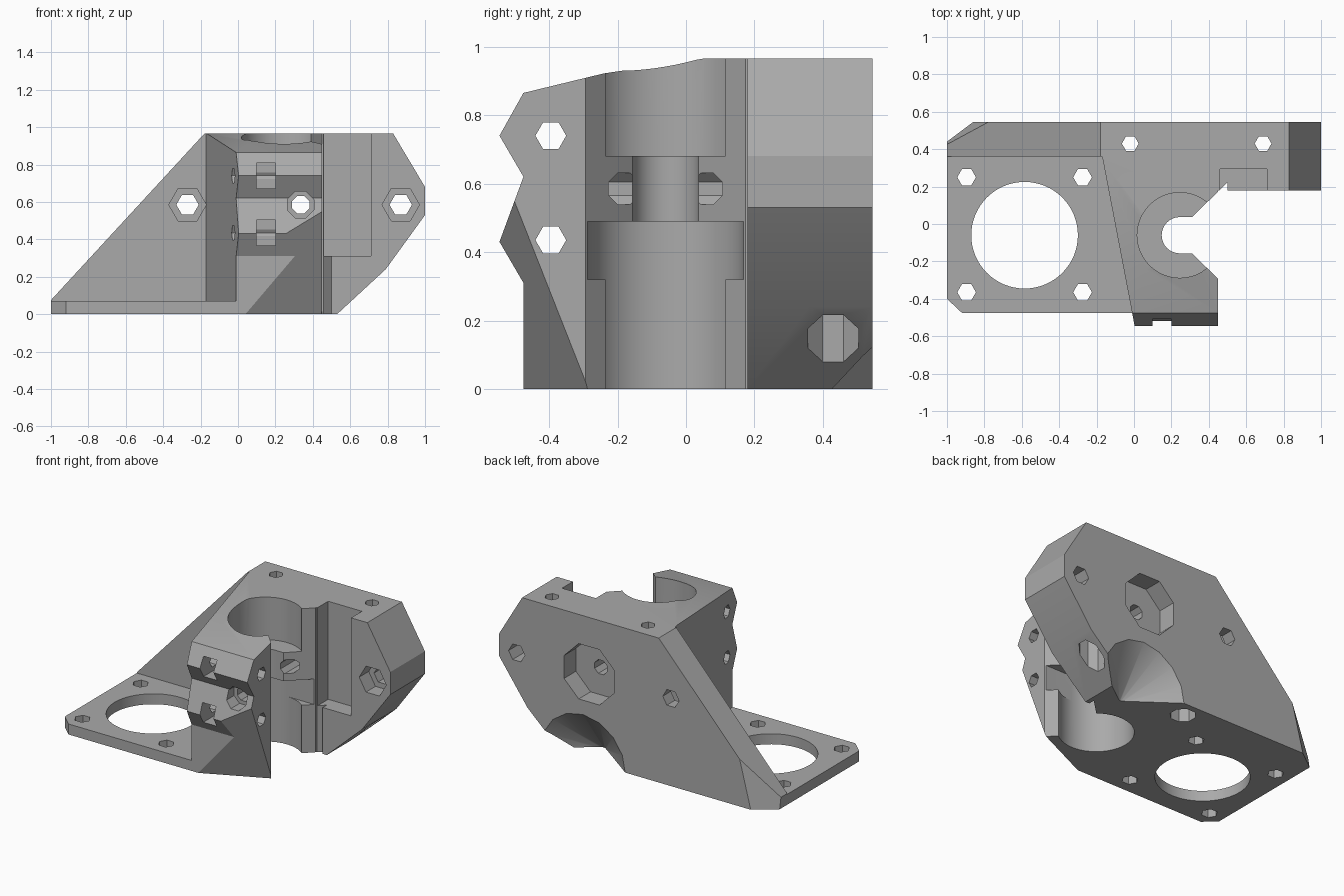
import bpy, bmesh
from math import cos, sin, pi
from mathutils import Vector

old = bpy.data.objects.get("Cube")
if old:
    bpy.data.objects.remove(old)

grey = bpy.data.materials.new("plain grey")
grey.use_nodes = True
colour = (0.4, 0.4, 0.4, 1)
grey.diffuse_color = colour
grey.node_tree.nodes["Principled BSDF"].inputs["Base Color"].default_value = colour


def make_object(bm, name):
    bmesh.ops.recalc_face_normals(bm, faces=bm.faces)
    mesh = bpy.data.meshes.new(name)
    bm.to_mesh(mesh)
    bm.free()
    mesh.materials.append(grey)
    ob = bpy.data.objects.new(name, mesh)
    bpy.context.collection.objects.link(ob)
    return ob


def loft(name, axis, lo, pts_lo, hi, pts_hi):
    """Solid between two outlines lying across the given axis."""
    def place(p, h):
        a, b = p
        return {"x": (h, a, b), "y": (a, h, b), "z": (a, b, h)}[axis]
    bm = bmesh.new()
    low = [bm.verts.new(place(p, lo)) for p in pts_lo]
    high = [bm.verts.new(place(p, hi)) for p in pts_hi]
    bm.faces.new(low)
    bm.faces.new(high)
    n = len(low)
    for i in range(n):
        j = (i + 1) % n
        bm.faces.new((low[i], low[j], high[j], high[i]))
    return make_object(bm, name)


def prism(name, axis, lo, hi, pts):
    return loft(name, axis, lo, pts, hi, pts)


def rect(a0, a1, b0, b1):
    return [(a0, b0), (a1, b0), (a1, b1), (a0, b1)]


def ngon(a, b, r, n):
    turn = pi / n if n == 8 else 0
    return [(a + r * cos(turn + 2 * pi * i / n), b + r * sin(turn + 2 * pi * i / n))
            for i in range(n)]


def trim(ob, p, q, r, keep):
    """Slice off the side of plane pqr that does not hold the point keep."""
    p, q, r, keep = map(Vector, (p, q, r, keep))
    normal = (q - p).cross(r - p).normalized()
    if normal.dot(keep - p) > 0:
        normal = -normal
    bm = bmesh.new()
    bm.from_mesh(ob.data)
    res = bmesh.ops.bisect_plane(bm, geom=bm.verts[:] + bm.edges[:] + bm.faces[:], dist=1e-5,
                                 plane_co=p, plane_no=normal, clear_outer=True)
    cut = [e for e in res["geom_cut"] if isinstance(e, bmesh.types.BMEdge)]
    bmesh.ops.holes_fill(bm, edges=cut, sides=0)
    bmesh.ops.recalc_face_normals(bm, faces=bm.faces)
    bm.to_mesh(ob.data)
    bm.free()


def combine(target, tool, operation):
    mod = target.modifiers.new("combine", "BOOLEAN")
    mod.operation, mod.solver, mod.object = operation, "EXACT", tool
    bpy.context.view_layer.objects.active = target
    bpy.ops.object.modifier_apply(modifier=mod.name)
    bpy.data.objects.remove(tool)


# Back wall with sloped left ramp and chamfered right end
right_end = [(0.53, 0), (0.79, 0.24), (1, 0.53), (1, 0.68), (0.83, 0.965)]
body = prism("motor_bracket", "y", 0.36, 0.545,
             [(-1, 0)] + right_end + [(-0.18, 0.965), (-1, 0.075)])
trim(body, (-1, 0.44, 0), (-0.86, 0.545, 0), (-0.78, 0.545, 0.31), (0, 0.4, 0.4))

# Thick right half of the wall
wing = prism("wing", "y", 0.18, 0.37, [(0.3, 0)] + right_end + [(0.3, 0.965)])

# Motor plate
plate = prism("plate", "z", 0, 0.07, [(-1, -0.4), (-0.92, -0.475), (0, -0.475),
                                      (0, 0.4), (-1, 0.4)])

# Rod holder with two clamp ridges on its front
holder = prism("holder", "x", -0.25, 0.45, [
    (0.38, 0), (-0.475, 0), (-0.475, 0.31), (-0.545, 0.43), (-0.475, 0.62),
    (-0.545, 0.74), (-0.475, 0.865), (-0.24, 0.922), (0.05, 0.965), (0.38, 0.965)])
inside = (0.2, 0, 0.5)
trim(holder, (-0.17, 0.36, 0), (-0.01, -0.475, 0), (-0.01, -0.475, 1), inside)
trim(holder, (0.04, -0.475, 0), (0.45, -0.285, 0), (0.45, -0.49, 0.52), inside)
trim(holder, (-0.14, 0.3, 0.965), (0, 0.1, 0.965), (-0.01, -0.475, 0.865), inside)

for part in (wing, plate, holder):
    combine(body, part, "UNION")


def cut(axis, lo, hi, pts):
    combine(body, prism("cutter", axis, lo, hi, pts), "DIFFERENCE")


# Motor opening and its four screw holes
cut("z", -0.1, 0.2, ngon(-0.585, -0.06, 0.285, 64))
for x in (-0.895, -0.275):
    for y in (-0.365, 0.25):
        cut("z", -0.1, 0.2, ngon(x, y, 0.05, 6))

# Stepped rod bore with its flared side mouth
rod = (0.245, -0.06)
cut("z", -0.1, 1.1, ngon(*rod, 0.097, 32))
cut("z", -0.1, 1.1, [(0.245, -0.157), (0.31, -0.157), (0.5, -0.342),
                     (0.5, 0.222), (0.31, 0.037), (0.245, 0.037)])
for lo, hi in ((-0.1, 0.49), (0.68, 1.1)):
    cut("z", lo, hi, ngon(*rod, 0.228, 48))
cut("z", 0.32, 0.49, rect(0.245, 0.5, -0.288, 0.168))

# Slot in the front of the wing
cut("z", 0.31, 1.1, rect(0.46, 0.71, 0.1, 0.295))

# Clamp screw holes with square nut slots
for z in (0.435, 0.74):
    cut("x", -0.2, 0.6, ngon(-0.395, z, 0.045, 6))
    cut("y", -0.7, -0.36, rect(0.1, 0.2, z - 0.068, z + 0.068))

# Screw holes through the wall with nut pockets in front
for x, front in ((-0.27, 0.36), (0.87, 0.18)):
    cut("y", 0, 0.7, ngon(x, 0.585, 0.06, 6))
    cut("y", front - 0.1, front + 0.1, ngon(x, 0.585, 0.1, 6))

# Cross bolt with a wide pocket at the back
cut("y", -0.7, 0.7, ngon(0.335, 0.585, 0.05, 8))
cut("y", -0.7, -0.42, ngon(0.335, 0.585, 0.076, 8))
cut("y", 0.42, 0.7, ngon(0.335, 0.585, 0.2, 8))

# Vertical screw holes with nut pockets underneath
for x, depth in ((-0.02, 0.1), (0.69, 0.33)):
    cut("z", -0.1, 1.1, ngon(x, 0.43, 0.045, 6))
    cut("z", -0.1, depth, ngon(x, 0.43, 0.08, 8))

# Conical scoop under the back edge
scoop = loft("scoop", "y", 0.32, ngon(0.38, -0.01, 0.005, 16), 0.6, ngon(0.38, -0.01, 0.39, 16))
combine(body, scoop, "DIFFERENCE")

# Smooth the round bores, keep every edge crisp
bpy.ops.object.select_all(action="DESELECT")
body.select_set(True)
bpy.context.view_layer.objects.active = body
bpy.ops.object.shade_smooth_by_angle(angle=pi / 9)
